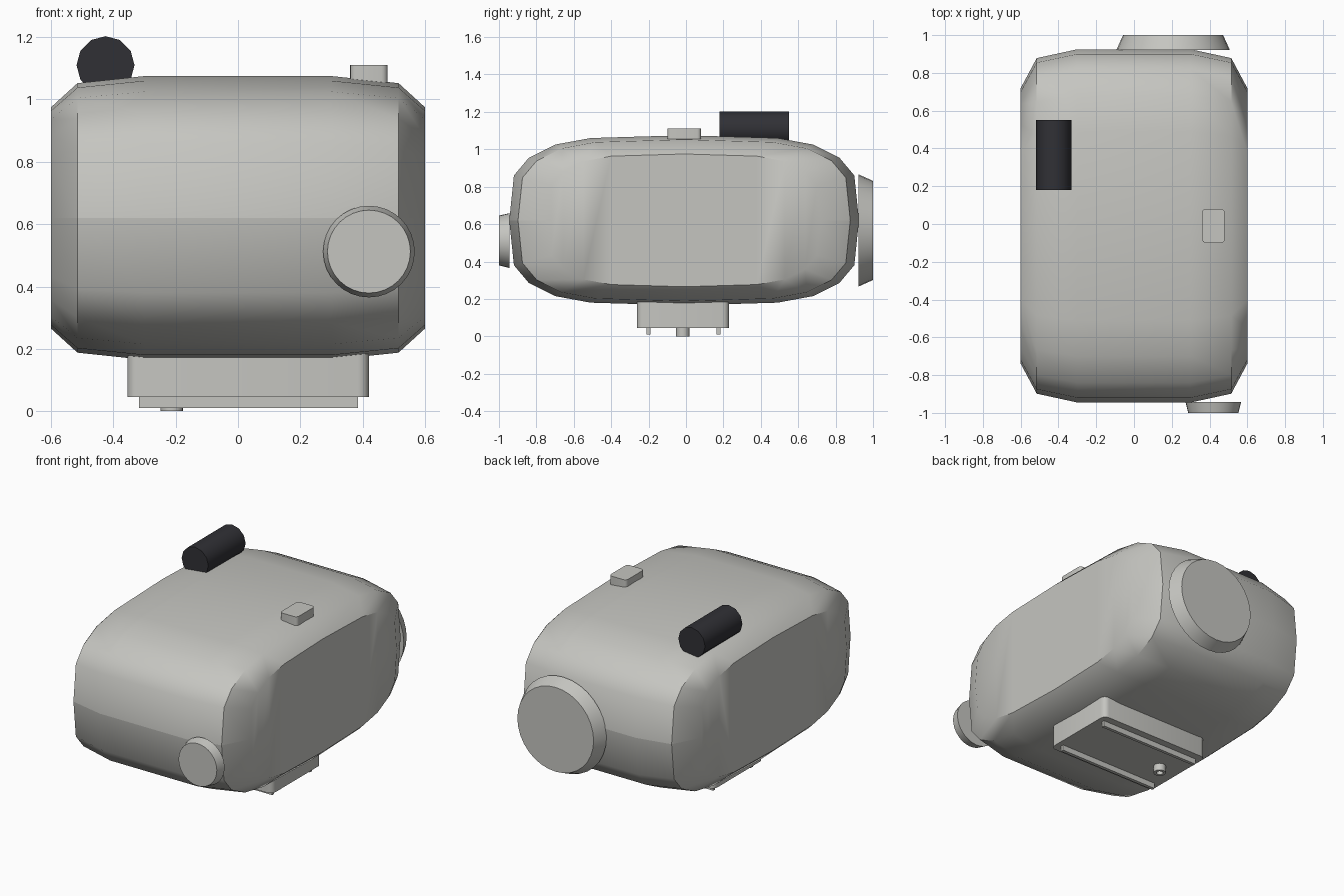
import bpy, bmesh, math
from mathutils import Matrix

cube = bpy.data.objects.get("Cube")
if cube:
    bpy.data.objects.remove(cube, do_unlink=True)


def material(name, rgb):
    mat = bpy.data.materials.new(name)
    mat.use_nodes = True
    mat.diffuse_color = (*rgb, 1)
    mat.node_tree.nodes["Principled BSDF"].inputs["Base Color"].default_value = (*rgb, 1)
    return mat


grey = material("warm_grey", (0.56, 0.56, 0.53))
black = material("soft_black", (0.03, 0.03, 0.036))


def finish(name, bm, mat, angle=40):
    bmesh.ops.recalc_face_normals(bm, faces=bm.faces)
    mesh = bpy.data.meshes.new(name)
    bm.to_mesh(mesh)
    bm.free()
    mesh.materials.append(mat)
    obj = bpy.data.objects.new(name, mesh)
    bpy.context.collection.objects.link(obj)
    bpy.ops.object.select_all(action="DESELECT")
    obj.select_set(True)
    bpy.context.view_layer.objects.active = obj
    bpy.ops.object.shade_smooth_by_angle(angle=math.radians(angle))
    return obj


def box(name, x, y, z, radius=0):
    """Box from min/max pairs, with optional rounded upright edges."""
    bm = bmesh.new()
    bmesh.ops.create_cube(bm, size=1)
    for v in bm.verts:
        v.co = [lo + (hi - lo) * (c + 0.5) for c, (lo, hi) in zip(v.co, (x, y, z))]
    if radius:
        upright = [e for e in bm.edges if abs(e.verts[0].co.z - e.verts[1].co.z) > 0.01]
        bmesh.ops.bevel(bm, geom=upright, offset=radius, segments=4,
                        profile=0.5, affect="EDGES")
    return finish(name, bm, grey)


def drum(name, x, z, y0, y1, r0, r1, sides, mat):
    """Closed drum along y, radius r0 at y0 and r1 at y1."""
    bm = bmesh.new()
    bmesh.ops.create_cone(bm, cap_ends=True, segments=sides, radius1=r0, radius2=r1,
                          depth=y1 - y0)
    turn = Matrix.Rotation(-math.pi / 2, 4, "X")
    bm.transform(Matrix.Translation((x, (y0 + y1) / 2, z)) @ turn)
    return finish(name, bm, mat)


# Body: one rounded section, scaled at stations across the width
MID_Y, MID_Z = -0.01, 0.62
quarter = [(0.935, 0), (0.91, 0.24), (0.83, 0.335), (0.69, 0.405), (0.5, 0.44), (0, 0.455)]
upper = quarter + [(-y, z) for y, z in quarter[-2::-1]]
section = upper + [(y, -z) for y, z in upper[-2:0:-1]]
stations = [(0.6, 0.78), (0.515, 0.95), (0.3, 1)]
stations = [(-x, s) for x, s in stations] + stations[::-1]
bm = bmesh.new()
rings = [[bm.verts.new((x, MID_Y + y * s, MID_Z + z * s)) for y, z in section]
         for x, s in stations]
n = len(section)
for a, b in zip(rings, rings[1:]):
    for i in range(n):
        j = (i + 1) % n
        bm.faces.new((a[i], a[j], b[j], b[i]))
# Side caps, filled with upright strips
for ring in (rings[0], rings[-1]):
    for i in range(n // 2):
        strip = [ring[i], ring[i + 1], ring[-i - 1], ring[-i]]
        bm.faces.new(list(dict.fromkeys(strip)))
body = finish("body", bm, grey)
# Crisp seam around the front and back
mesh = body.data
for e in mesh.edges:
    a, b = (mesh.vertices[i].co for i in e.vertices)
    if abs(a.z - MID_Z) < 0.001 and abs(b.z - MID_Z) < 0.001:
        e.use_edge_sharp = True

# Lenses
drum("front_lens", 0.42, 0.512, -1.0, -0.943, 0.133, 0.147, 32, grey)
drum("rear_lens", 0.207, 0.566, 0.922, 1.0, 0.3, 0.265, 32, grey)

# Roof parts
drum("roof_roller", -0.425, 1.11, 0.18, 0.55, 0.093, 0.093, 12, black)
box("roof_button", (0.36, 0.48), (-0.1, 0.08), (1.04, 1.11), 0.02)

# Mounting base and its two rails
box("mount_base", (-0.355, 0.42), (-0.262, 0.23), (0.045, 0.19), 0.035)
for side, y in (("front", -0.2), ("rear", 0.174)):
    box(side + "_mount_rail", (-0.318, 0.385), (y - 0.01, y + 0.01), (0.01, 0.05))

# Hollow mounting peg
bm = bmesh.new()
profile = [(0.036, 0.05), (0.036, 0), (0.02, 0), (0.02, 0.045)]
loop = [bm.verts.new((r, 0, z)) for r, z in profile]
edges = [bm.edges.new(pair) for pair in zip(loop, loop[1:])]
bmesh.ops.spin(bm, geom=loop + edges, axis=(0, 0, 1), cent=(0, 0, 0),
               angle=math.tau, steps=16, use_merge=True)
bm.transform(Matrix.Translation((-0.212, -0.017, 0)))
finish("mount_peg", bm, grey)
